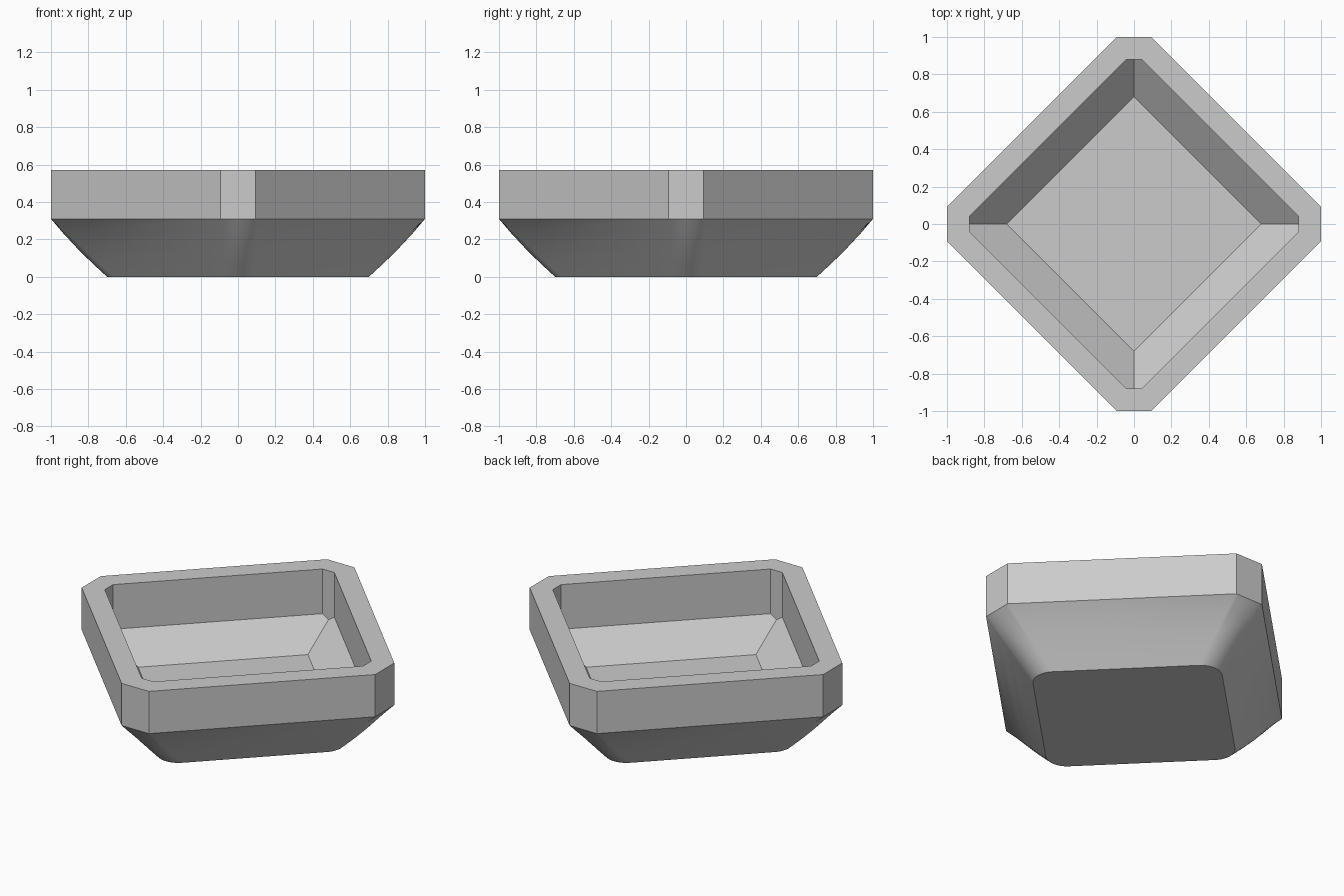
import bpy, bmesh, math
from mathutils import Matrix, Vector

if "Cube" in bpy.data.objects:
    bpy.data.objects.remove(bpy.data.objects["Cube"])

RIM_TOP, RIM_LOW, FLOOR = 0.57, 0.31, 0.13
BASE_R, STEPS = 0.12, 12
TS = [-1 + 2 * i / STEPS for i in range(STEPS + 1)]

bm = bmesh.new()


def ring(corner):
    """Repeat one corner's points around the four corners."""
    return [bm.verts.new(Matrix.Rotation(k * math.pi / 2, 3, 'Z') @ Vector(p))
            for k in range(4) for p in corner]


def bridge(a, b):
    n = len(a)
    for i in range(n):
        j = (i + 1) % n
        bm.faces.new((a[i], a[j], b[j], b[i]))


def rounded(t):
    a = t * math.pi / 4
    return Vector((0.70 - BASE_R + BASE_R * math.cos(a), BASE_R * math.sin(a), 0))


def flared(f):
    """Corner section between rounded base (0) and chamfered rim (1)."""
    pts = []
    for t in TS:
        p = rounded(t).lerp(Vector((1, 0.093 * t, RIM_LOW)), f)
        p.x += 0.048 * f * (1 - f) * (1 - t * t)
        pts.append(p)
    return pts


# Flared underside, rounded at the foot
sections = [ring(flared(f / 4)) for f in range(5)]
bm.faces.new(list(reversed(sections[0])))
for lower, upper in zip(sections, sections[1:]):
    bridge(lower, upper)

# Upright chamfered band
band_low = [sections[-1][k * (STEPS + 1) + i] for k in range(4) for i in (0, STEPS // 2, STEPS)]
band_top = ring([(1, 0.093 * t, RIM_TOP) for t in TS])
bridge(sections[-1], band_top)
rim_outer = [band_top[k * (STEPS + 1) + i] for k in range(4) for i in (0, STEPS // 2, STEPS)]

# Flat rim
inner_top = ring([(0.88, 0.04 * t, RIM_TOP) for t in (-1, 0, 1)])
for k in range(4):
    o, i = k * (STEPS + 1), k * 3
    bm.faces.new(band_top[o:o + STEPS + 1] + [inner_top[i + 2], inner_top[i + 1], inner_top[i]])
    o2, i2 = ((k + 1) % 4) * (STEPS + 1), ((k + 1) % 4) * 3
    bm.faces.new((band_top[o + STEPS], band_top[o2], inner_top[i2], inner_top[i + 2]))

# Upright inner walls, with a dip where the basin ridges meet the chamfers
inner_low = ring([(0.88, -0.04, 0.295), (0.88, 0, 0.268), (0.88, 0.04, 0.295)])
bridge(inner_top, inner_low)

# Sloping basin and floor
floor = ring([(0.68, 0, FLOOR)])
for k in range(4):
    a, b = k * 3, ((k + 1) % 4) * 3
    bm.faces.new((inner_low[a + 1], inner_low[a + 2], inner_low[b], inner_low[b + 1],
                  floor[(k + 1) % 4], floor[k]))
bm.faces.new(floor)
bmesh.ops.recalc_face_normals(bm, faces=bm.faces[:])

mesh = bpy.data.meshes.new("square_bowl")
bm.to_mesh(mesh)
bm.free()
bowl = bpy.data.objects.new("square_bowl", mesh)
bpy.context.collection.objects.link(bowl)

grey = bpy.data.materials.new("light_grey")
grey.diffuse_color = (0.6, 0.6, 0.6, 1)
grey.use_nodes = True
grey.node_tree.nodes["Principled BSDF"].inputs["Base Color"].default_value = grey.diffuse_color
mesh.materials.append(grey)

bpy.context.view_layer.objects.active = bowl
bowl.select_set(True)
bpy.ops.object.shade_smooth_by_angle(angle=math.radians(30))
